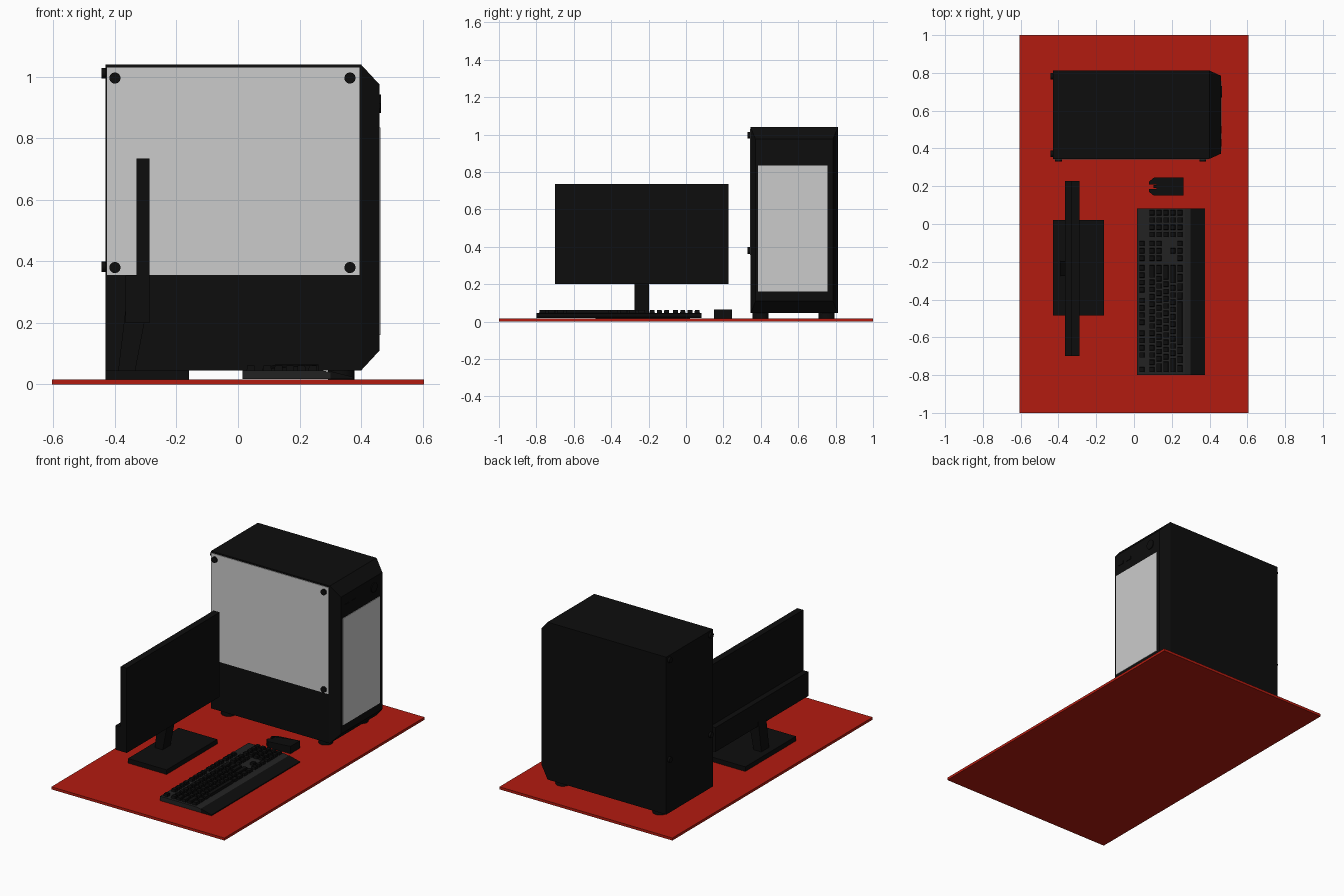
import bpy, bmesh
from math import pi
from mathutils import Matrix

if "Cube" in bpy.data.objects:
    bpy.data.objects.remove(bpy.data.objects["Cube"])


def material(name, r, g, b):
    m = bpy.data.materials.new(name)
    m.diffuse_color = (r, g, b, 1)
    m.use_nodes = True
    m.node_tree.nodes["Principled BSDF"].inputs["Base Color"].default_value = m.diffuse_color
    return m


BLACK = material("black", 0.004, 0.004, 0.004)
DARK = material("dark_grey", 0.016, 0.016, 0.016)
RED = material("red", 0.45, 0.011, 0.005)


def finish(name, bm, mat):
    bmesh.ops.recalc_face_normals(bm, faces=bm.faces)
    me = bpy.data.meshes.new(name)
    bm.to_mesh(me)
    bm.free()
    ob = bpy.data.objects.new(name, me)
    bpy.context.collection.objects.link(ob)
    if mat:
        me.materials.append(mat)
    return ob


def add_box(bm, x, y, z, taper=0.0):
    """Box from ranges, with the top optionally pulled in."""
    lo = [bm.verts.new(p) for p in ((x[0], y[0], z[0]), (x[1], y[0], z[0]),
                                    (x[1], y[1], z[0]), (x[0], y[1], z[0]))]
    t = taper
    hi = [bm.verts.new(p) for p in ((x[0] + t, y[0] + t, z[1]), (x[1] - t, y[0] + t, z[1]),
                                    (x[1] - t, y[1] - t, z[1]), (x[0] + t, y[1] - t, z[1]))]
    bm.faces.new(lo[::-1])
    bm.faces.new(hi)
    for i in range(4):
        j = (i + 1) % 4
        bm.faces.new((lo[i], lo[j], hi[j], hi[i]))


def box(name, x, y, z, mat=BLACK, taper=0.0):
    bm = bmesh.new()
    add_box(bm, x, y, z, taper)
    return finish(name, bm, mat)


def prism(name, pts, lo, hi, axis, mat=BLACK):
    """Extrude a profile: (x, z) points along y, or (x, y) points along z."""
    bm = bmesh.new()
    put = (lambda a, b, c: (a, c, b)) if axis == "y" else (lambda a, b, c: (a, b, c))
    f = bm.faces.new([bm.verts.new(put(a, b, lo)) for a, b in pts])
    ext = bmesh.ops.extrude_face_region(bm, geom=[f])["geom"]
    d = put(0, 0, hi - lo)
    bmesh.ops.translate(bm, vec=d, verts=[g for g in ext if isinstance(g, bmesh.types.BMVert)])
    return finish(name, bm, mat)


def cylinder(name, centre, r, depth, axis="z", r2=None, mat=BLACK):
    rot = {"z": Matrix(), "x": Matrix.Rotation(pi / 2, 4, "Y"), "y": Matrix.Rotation(pi / 2, 4, "X")}[axis]
    bm = bmesh.new()
    bmesh.ops.create_cone(bm, cap_ends=True, segments=24, radius1=r, radius2=r2 or r,
                          depth=depth, matrix=Matrix.Translation(centre) @ rot)
    ob = finish(name, bm, mat)
    for o in bpy.context.selected_objects:
        o.select_set(False)
    ob.select_set(True)
    bpy.context.view_layer.objects.active = ob
    bpy.ops.object.shade_smooth_by_angle()
    return ob


# Desk mat
box("desk_mat", (-0.605, 0.605), (-1, 1), (0, 0.016), RED)

# Computer case: box body and a chamfered nose
box("case_body", (-0.43, 0.40), (0.345, 0.812), (0.045, 1.04))
bm = bmesh.new()
rings = []
for x, y0, y1, z0, z1 in ((0.40, 0.345, 0.812, 0.045, 1.04), (0.46, 0.372, 0.785, 0.11, 0.975)):
    rings.append([bm.verts.new(p) for p in ((x, y0, z0), (x, y1, z0), (x, y1, z1), (x, y0, z1))])
bm.faces.new(rings[0])
bm.faces.new(rings[1])
for i in range(4):
    j = (i + 1) % 4
    bm.faces.new((rings[0][i], rings[0][j], rings[1][j], rings[1][i]))
finish("case_front", bm, BLACK)

# Light panels, button and ports
box("side_glass", (-0.426, 0.395), (0.341, 0.346), (0.356, 1.03), None)
box("front_grille", (0.455, 0.463), (0.386, 0.757), (0.16, 0.835), None)
cylinder("power_button", (0.461, 0.70, 0.912), 0.03, 0.008, "x")
for i in range(2):
    box("front_port", (0.455, 0.463), (0.41 + i * 0.07, 0.45 + i * 0.07), (0.895, 0.915))

# Glass screws, rear thumb screws, feet
for x in (-0.40, 0.364):
    for z in (0.38, 0.996):
        cylinder("glass_screw", (x, 0.338, z), 0.018, 0.016, "y")
for z in (0.383, 1.012):
    for y in (0.372, 0.782):
        cylinder("thumb_screw", (-0.436, y, z), 0.017, 0.014, "x")
for x in (-0.345, 0.335):
    for y in (0.398, 0.752):
        cylinder("case_foot", (x, y, 0.031), 0.043, 0.032)

# Monitor
box("screen", (-0.33, -0.288), (-0.70, 0.228), (0.20, 0.735))
box("screen_back", (-0.365, -0.33), (-0.70, 0.228), (0.20, 0.354))
prism("monitor_neck", [(-0.39, 0.04), (-0.335, 0.04), (-0.295, 0.25), (-0.365, 0.25)], -0.275, -0.197, "y")
box("monitor_base", (-0.43, -0.16), (-0.485, 0.022), (0.016, 0.045))

# Keyboard body and sloping wrist rest
prism("keyboard_body", [(0.015, 0.018), (0.30, 0.018), (0.30, 0.04), (0.27, 0.046), (0.015, 0.046)],
      -0.80, 0.083, "y", DARK)
prism("wrist_rest", [(0.30, 0.018), (0.375, 0.018), (0.375, 0.024), (0.30, 0.043)], -0.80, 0.083, "y")

# Keys: each row is a list of key widths, laid along y
bm = bmesh.new()
ROWS = (0.095, 0.132, 0.169, 0.206, 0.243)
U = 0.0385


def key_row(x, y, widths):
    for w in widths:
        add_box(bm, (x - 0.014, x + 0.014), (y + 0.005, y + w * U - 0.005), (0.044, 0.062), 0.002)
        y += w * U


for x, widths in zip(ROWS, ([1] * 13 + [2], [1.5] + [1] * 12 + [1.5], [1.75] + [1] * 11 + [2.25],
                            [2.25] + [1] * 10 + [2.75], [1.25] * 3 + [6.25] + [1.25] * 4)):
    key_row(x, -0.79, widths)
for y, n in ((-0.79, 1), (-0.713, 4), (-0.54, 4), (-0.367, 4), (-0.20, 3)):
    key_row(0.042, y, [1] * n)
for x in ROWS[:2] + ROWS[4:]:
    key_row(x, -0.20, [1] * 3)
key_row(ROWS[3], -0.20 + U, [1])
for x in ROWS:
    key_row(x, -0.075, [1] * 4)
finish("keys", bm, BLACK)

# Mouse: notched outline with a wheel and a lower front
mouse = prism("mouse", [(0.262, 0.15), (0.262, 0.245), (0.105, 0.245), (0.08, 0.225), (0.08, 0.209),
                        (0.12, 0.209), (0.12, 0.186), (0.08, 0.186), (0.08, 0.17), (0.105, 0.15)],
              0.017, 0.064, "z")
for v in mouse.data.vertices:
    if v.co.z > 0.05 and v.co.x < 0.11:
        v.co.z = 0.052
cylinder("mouse_wheel", (0.122, 0.1975, 0.046), 0.018, 0.016, "y")
